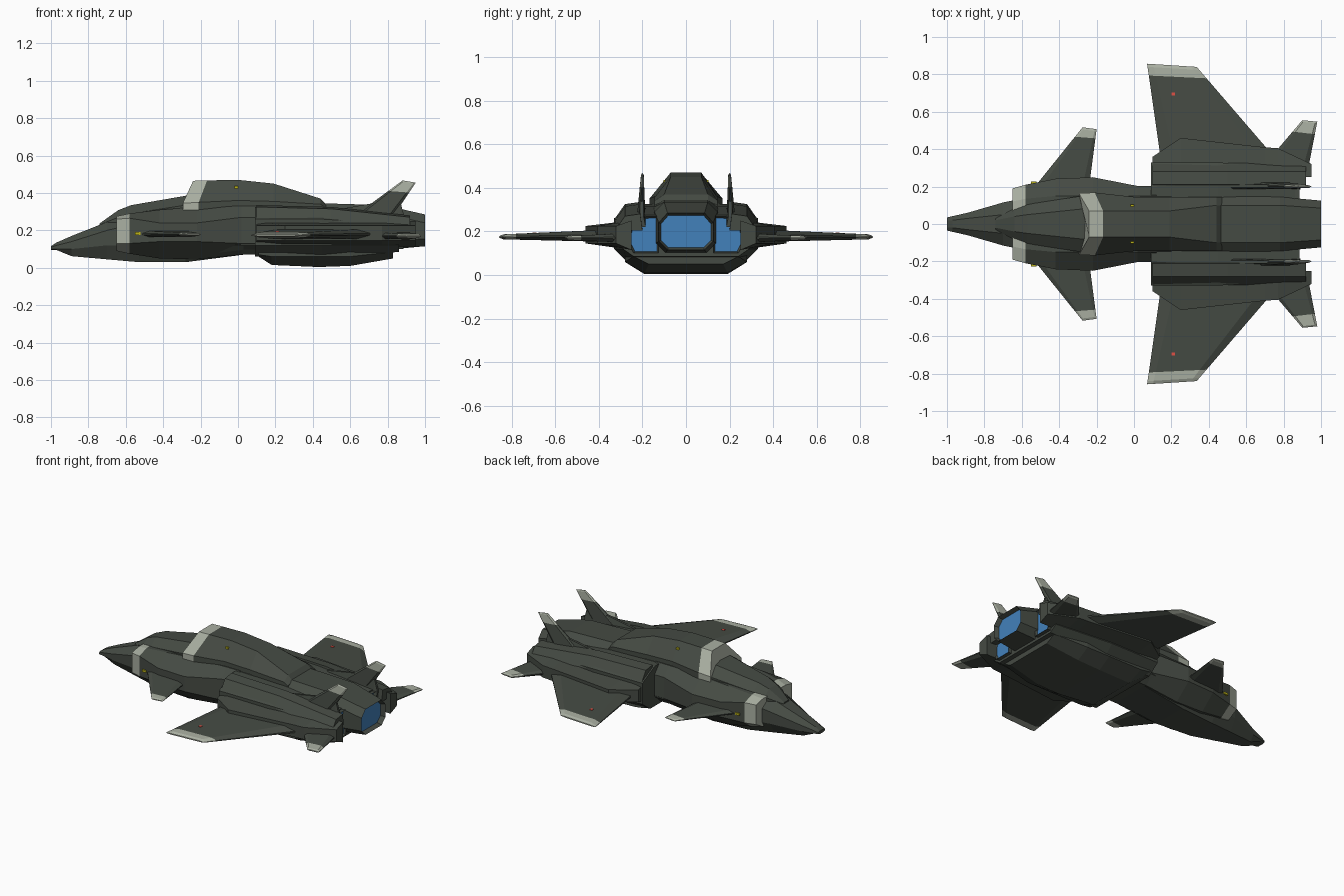
import bpy, bmesh, math
from mathutils import Vector as V


def material(name, rgb):
    m = bpy.data.materials.new(name)
    m.diffuse_color = (*rgb, 1)
    return m


HULL = material("hull dark green grey", (0.060, 0.070, 0.057))
PALE = material("pale trim", (0.40, 0.43, 0.36))
BLUE = material("engine blue", (0.055, 0.22, 0.50))
RED = material("red light", (0.75, 0.08, 0.06))
YELLOW = material("yellow light", (0.50, 0.45, 0.01))


def loft(name, rings, mats=(HULL,), pale=(), glow=None):
    """Skin closed rings; 'pale' spans use slot 1; glow = (inset, depth) opens the last cap."""
    bm = bmesh.new()
    vs = [[bm.verts.new(p) for p in r] for r in rings]
    n = len(vs[0])
    for i in range(len(vs) - 1):
        for j in range(n):
            k = (j + 1) % n
            f = bm.faces.new((vs[i][j], vs[i][k], vs[i + 1][k], vs[i + 1][j]))
            f.material_index = 1 if i in pale else 0
    first = bm.faces.new(vs[0])
    last = bm.faces.new(vs[-1])
    if 0 in pale:
        first.material_index = 1
    if len(vs) - 2 in pale:
        last.material_index = 1
    bmesh.ops.recalc_face_normals(bm, faces=bm.faces)
    if glow:
        bmesh.ops.inset_region(bm, faces=[last], thickness=glow[0], depth=0)
        for v in last.verts:
            v.co.x -= glow[1]
        last.material_index = 1
    me = bpy.data.meshes.new(name)
    bm.to_mesh(me)
    bm.free()
    for m in mats:
        me.materials.append(m)
    ob = bpy.data.objects.new(name, me)
    bpy.context.collection.objects.link(ob)
    return ob


def section(x, top, tw, sz, mw, lz, bot, bw, skew=0.0):
    """Eight-sided symmetric section: top, shoulder, lower side, bottom."""
    half = [(x, tw, top), (x + skew, mw, sz), (x + skew, mw, lz), (x + skew, bw, bot)]
    return [V(p) for p in half] + [V((a, -b, c)) for a, b, c in reversed(half)]


def body(name, table, **kw):
    return loft(name, [section(*row) for row in table], **kw)


def blade(name, root, tip, up, t0, t1, split):
    """Bevelled flying surface; root and tip are (leading, trailing) points."""
    root, tip, up = [V(p) for p in root], [V(p) for p in tip], V(up)
    rings = []
    for f in (0, split, 0.965, 1):
        le, te = root[0].lerp(tip[0], f), root[1].lerp(tip[1], f)
        h = up * (t0 + (t1 - t0) * f) / 2 * (0.35 if f == 1 else 1)
        a, b = le.lerp(te, 0.12), le.lerp(te, 0.88)
        rings.append([le + h * .2, a + h, b + h, te + h * .2, te - h * .2, b - h, a - h, le - h * .2])
    return loft(name, rings, mats=(HULL, PALE), pale=(1, 2))


def box(name, c, s, mat):
    x, y, z = c
    a, b, d = (q / 2 for q in s)
    rings = [[V((x + i, y - b, z - d)), V((x + i, y + b, z - d)),
              V((x + i, y + b, z + d)), V((x + i, y - b, z + d))] for i in (-a, a)]
    return loft(name, rings, mats=(mat,))


# forward fuselage and nose
body("nose_fuselage", [
    (-1.0, .115, .02, .11, .035, .10, .095, .02),
    (-.97, .135, .02, .12, .042, .10, .095, .03),
    (-.89, .17, .03, .14, .06, .10, .062, .035),
    (-.70, .245, .05, .20, .115, .12, .045, .07),
    (-.53, .28, .08, .24, .15, .12, .03, .10),
    (-.28, .31, .12, .26, .18, .12, .03, .12),
    (.03, .33, .14, .27, .20, .12, .07, .13),
    (.20, .33, .14, .27, .20, .12, .07, .13)])

# cheek intakes with pale lips
body("cheek_intakes", [
    (-.65, .275, .12, .26, .19, .13, .09, .12),
    (-.58, .29, .135, .265, .21, .13, .075, .13),
    (-.42, .31, .15, .24, .242, .14, .05, .14),
    (-.22, .325, .15, .24, .25, .14, .045, .14),
    (.02, .33, .15, .27, .203, .13, .07, .14),
    (.12, .33, .15, .27, .203, .13, .07, .14)],
    mats=(HULL, PALE), pale=(0,))

# canopy
body("canopy", [
    (-.74, .237, .02, .23, .03, .22, .20, .03),
    (-.64, .308, .04, .27, .085, .24, .20, .08),
    (-.57, .335, .05, .29, .105, .25, .20, .10),
    (-.28, .385, .08, .335, .15, .28, .20, .14),
    (-.20, .39, .08, .335, .15, .28, .20, .14)])

# spine hump with a pale hoop at its front
body("spine_hump", [
    (-.24, .465, .07, .345, .165, .31, .25, .15, -.055),
    (-.165, .467, .07, .35, .168, .31, .25, .15, -.045),
    (0, .47, .07, .36, .145, .31, .25, .14),
    (.19, .45, .07, .355, .145, .31, .25, .14),
    (.44, .37, .10, .34, .145, .31, .25, .14),
    (.47, .34, .10, .32, .145, .31, .25, .14)],
    mats=(HULL, PALE), pale=(0,))

# rear hull, belly and central engine
body("rear_hull", [
    (.09, .325, .20, .26, .33, .12, .06, .25),
    (.45, .315, .22, .26, .33, .12, .05, .26),
    (.86, .275, .21, .235, .29, .12, .085, .24)])
body("belly_fairing", [
    (.11, .10, .20, .09, .28, .07, .06, .21),
    (.18, .10, .20, .09, .28, .06, .015, .17),
    (.43, .10, .20, .09, .28, .06, .004, .19),
    (.60, .10, .20, .09, .28, .06, .01, .19),
    (.83, .10, .18, .095, .24, .085, .05, .17)])
body("main_engine", [
    (.44, .345, .10, .31, .15, .14, .09, .10),
    (.78, .335, .10, .29, .145, .14, .095, .10),
    (1.0, .285, .085, .24, .125, .155, .115, .085)],
    mats=(HULL, BLUE), glow=(.012, .03))

for s, side in ((1, "left"), (-1, "right")):
    # side engine nozzles
    prof = [(.125, .10), (.24, .10), (.265, .15), (.255, .22), (.235, .265), (.125, .27)]
    loft("side_nozzle_" + side, [[V((x, s * y, z)) for y, z in prof] for x in (.80, .885)],
         mats=(HULL, BLUE), glow=(.01, .015))

    # raised shoulder rail over the intake
    loft("shoulder_rail_" + side, [[V((x, s * y, z + dz)) for y, z in
         ((.20, .26), (.21, .335), (.28, .325), (.325, .26))]
         for x, dz in ((.10, 0), (.50, -.01), (.92, -.055))])

    # wing root slab, sloping down towards its outer edge
    plan = [(.10, .25, .36), (.25, .25, .46), (.70, .25, .41), (.77, .25, .405), (.95, .25, .32)]
    loft("wing_root_" + side, [[V((x, s * yi, .25)), V((x, s * yo, .225)),
         V((x, s * yo, .145)), V((x, s * yi, .115))] for x, yi, yo in plan])

    # wings, canards, tailplanes and fins
    blade("wing_" + side, [(.14, s * .37, .18), (.74, s * .37, .18)],
          [(.07, s * .857, .175), (.335, s * .84, .175)], (0, 0, 1), .055, .022, .87)
    blade("canard_" + side, [(-.53, s * .20, .18), (-.24, s * .20, .18)],
          [(-.275, s * .517, .178), (-.20, s * .507, .178)], (0, 0, 1), .035, .014, .84)
    blade("tailplane_" + side, [(.70, s * .32, .17), (.93, s * .29, .17)],
          [(.90, s * .555, .17), (.98, s * .547, .17)], (0, 0, 1), .04, .018, .74)
    blade("tail_fin_" + side, [(.64, s * .205, .29), (.84, s * .205, .29)],
          [(.88, s * .20, .467), (.95, s * .20, .455)], (0, 1, 0), .036, .012, .68)
    blade_base = [(.50, .30, .306), (.72, .26, .345), (.87, .24, .345), (.89, .22, .27)]
    loft("fin_base_" + side, [[V((x, s * .185, b)), V((x, s * .195, t)),
         V((x, s * .21, t)), V((x, s * .22, b))] for x, b, t in blade_base])

    # small navigation lights
    box("wing_light_" + side, (.21, s * .695, .18), (.018, .018, .032), RED)
    box("cheek_light_" + side, (-.535, s * .222, .183), (.03, .012, .014), YELLOW)
    box("spine_light_" + side, (-.01, s * .098, .43), (.02, .01, .012), YELLOW)
